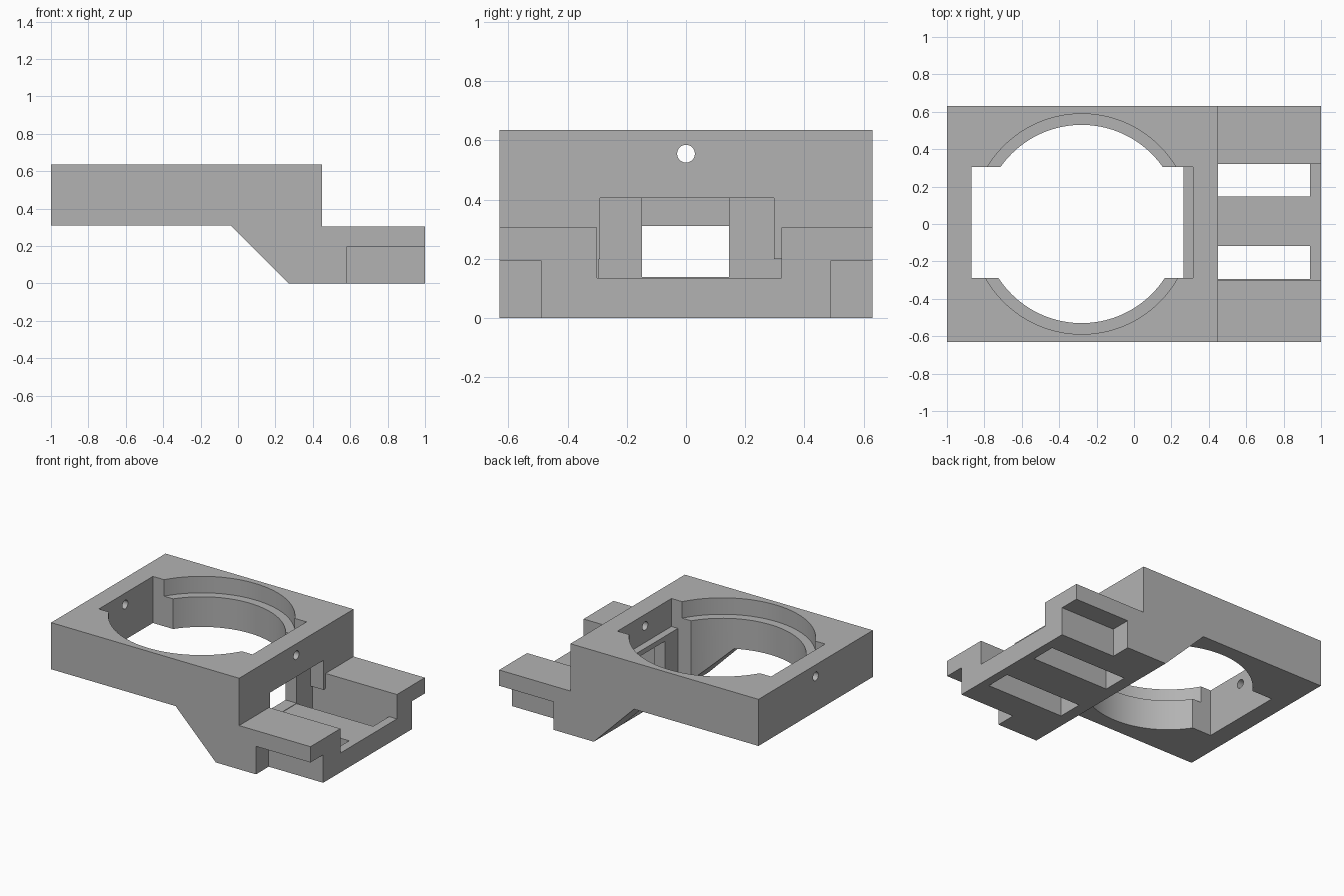
import bpy
import bmesh
import math

cube = bpy.data.objects.get("Cube")
if cube:
    bpy.data.objects.remove(cube, do_unlink=True)

grey = bpy.data.materials.new("plain grey")
grey.use_nodes = True
colour = (0.45, 0.45, 0.45, 1)
grey.diffuse_color = colour
grey.node_tree.nodes["Principled BSDF"].inputs["Base Color"].default_value = colour


def finish(name, bm):
    bmesh.ops.recalc_face_normals(bm, faces=bm.faces)
    mesh = bpy.data.meshes.new(name)
    bm.to_mesh(mesh)
    bm.free()
    mesh.materials.append(grey)
    obj = bpy.data.objects.new(name, mesh)
    bpy.context.collection.objects.link(obj)
    return obj


def extrude_profile(name, points, y0, y1):
    bm = bmesh.new()
    face = bm.faces.new([bm.verts.new((x, y0, z)) for x, z in points])
    new = bmesh.ops.extrude_face_region(bm, geom=[face])["geom"]
    verts = [v for v in new if isinstance(v, bmesh.types.BMVert)]
    bmesh.ops.translate(bm, verts=verts, vec=(0, y1 - y0, 0))
    return finish(name, bm)


def box(name, x, y, z):
    corners = [(x[0], z[0]), (x[1], z[0]), (x[1], z[1]), (x[0], z[1])]
    return extrude_profile(name, corners, *y)


def cylinder(name, radius, depth, centre, sides, along_x=False):
    bm = bmesh.new()
    bmesh.ops.create_cone(bm, cap_ends=True, segments=sides,
                          radius1=radius, radius2=radius, depth=depth)
    obj = finish(name, bm)
    if along_x:
        obj.rotation_euler.y = math.pi / 2
    obj.location = centre
    return obj


# Stepped side profile of the bracket
body = extrude_profile("bracket_body", [
    (-1, 0.31), (-0.04, 0.31), (0.27, 0), (1, 0),
    (1, 0.305), (0.45, 0.305), (0.45, 0.635), (-1, 0.635)], -0.63, 0.63)

cutters = [
    # Round opening with a shallow wider seat above
    cylinder("bore", 0.53, 2, (-0.28, 0, 0.5), 128),
    cylinder("seat", 0.589, 1, (-0.28, 0, 1.02), 128),
    # Square clearance through the ring and its upper step
    box("clearance", (-0.87, 0.265), (-0.29, 0.305), (-0.5, 1)),
    box("clearance_step", (0.2, 0.315), (-0.29, 0.305), (0.44, 1)),
    # Open channel in the low end, pocket under the wall, and window
    box("channel", (0.45, 1.2), (-0.3, 0.322), (0.135, 0.6)),
    box("pocket", (0.35, 0.6), (-0.29, 0.297), (0.135, 0.405)),
    box("window", (0.1, 0.5), (-0.148, 0.146), (0.138, 0.405)),
    # Screw hole through both end walls
    cylinder("screw_hole", 0.03, 3, (0, 0, 0.555), 32, True),
]
# Two slots through the channel floor
for y in ((-0.294, -0.118), (0.146, 0.322)):
    cutters.append(box("slot", (0.35, 0.94), y, (-0.2, 0.2)))
# Notches under the outer corners
for y in ((-1, -0.49), (0.49, 1)):
    cutters.append(box("corner_notch", (0.58, 1.2), y, (-0.2, 0.195)))

bpy.context.view_layer.objects.active = body
for cutter in cutters:
    cutter.hide_render = True
    cut = body.modifiers.new(cutter.name, "BOOLEAN")
    cut.operation = "DIFFERENCE"
    cut.solver = "EXACT"
    cut.object = cutter
    bpy.ops.object.modifier_apply(modifier=cut.name)
    bpy.data.objects.remove(cutter, do_unlink=True)

# Smooth round walls, sharp edges elsewhere
bpy.ops.object.select_all(action="DESELECT")
body.select_set(True)
bpy.ops.object.shade_smooth_by_angle(angle=math.radians(30))
